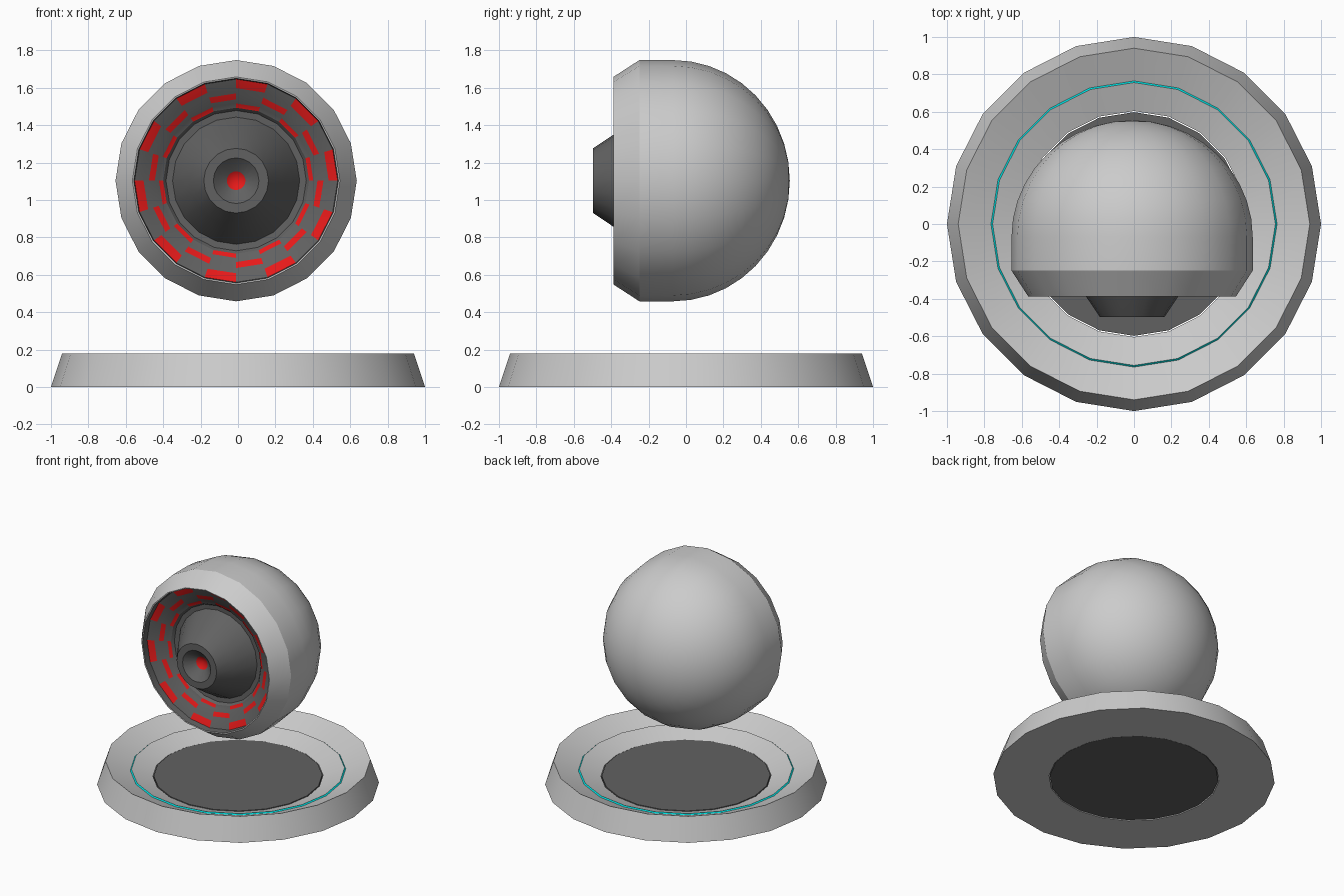
import bpy, bmesh, math

if "Cube" in bpy.data.objects:
    bpy.data.objects.remove(bpy.data.objects["Cube"])

SIDES = 20


def material(name, colour):
    m = bpy.data.materials.new(name)
    m.diffuse_color = (*colour, 1)
    m.use_nodes = True
    m.node_tree.nodes["Principled BSDF"].inputs["Base Color"].default_value = m.diffuse_color
    return m


dark = material("dark_grey", (0.12, 0.12, 0.12))
red = material("red", (0.8, 0.01, 0.01))
cyan = material("cyan", (0.0, 0.75, 0.75))


def lathe(name, profile, place, mats=(), bands={}, closed=False):
    """Revolve (radius, depth) points; bands maps a profile step to
    (material slot, parity), parity None colouring every side."""
    bm = bmesh.new()
    rings = []
    for r, d in profile:
        if r == 0:
            rings.append([bm.verts.new(place(0, 0, d))] * SIDES)
        else:
            rings.append([bm.verts.new(place(
                r * math.sin(2 * math.pi * k / SIDES),
                r * math.cos(2 * math.pi * k / SIDES), d)) for k in range(SIDES)])
    for i in range(len(rings) if closed else len(rings) - 1):
        a, b = rings[i], rings[(i + 1) % len(rings)]
        slot, parity = bands.get(i, (0, None))
        for k in range(SIDES):
            n = (k + 1) % SIDES
            face = bm.faces.new(list(dict.fromkeys((a[k], b[k], b[n], a[n]))))
            face.smooth = True
            if parity is None or k % 2 == parity:
                face.material_index = slot
    mesh = bpy.data.meshes.new(name)
    bm.to_mesh(mesh)
    bm.free()
    for m in mats:
        mesh.materials.append(m)
    mesh.set_sharp_from_angle(angle=math.radians(25))
    ob = bpy.data.objects.new(name, mesh)
    bpy.context.collection.objects.link(ob)
    return ob


def on_floor(x, y, d):
    return (x, y, d)


def on_ball(x, z, d):
    return (x - 0.01, -d, z + 1.103)


# Dished base ring with its glowing line
grey = material("grey", (0.8, 0.8, 0.8))
lathe("base_ring", [(0.604, 0), (1, 0), (0.94, 0.18), (0.765, 0.107),
                    (0.756, 0.115), (0.604, 0.06)],
      on_floor, (grey, cyan), {3: (1, None)}, closed=True)

# Dark plate filling the base
lathe("base_plate", [(0, 0.003), (0.598, 0.003), (0.598, 0.063), (0, 0.063)],
      on_floor, (dark,))

# Ball shell: domed back, straight band, chamfered front lip
dome = [(0.645 * math.sin(math.radians(9 * i)),
         0.07 - 0.625 * math.cos(math.radians(9 * i))) for i in range(11)]
dome[0] = (0, dome[0][1])
lathe("ball_shell", dome + [(0.645, 0.249), (0.555, 0.388), (0.547, 0.386)],
      on_ball)

# Stepped socket with three rings of alternating tiles
lathe("socket_steps", [(0.547, 0.386), (0.543, 0.335), (0.495, 0.315),
                       (0.467, 0.298), (0.435, 0.285), (0.413, 0.268),
                       (0.39, 0.258), (0.375, 0.238), (0.34, 0.235)],
      on_ball, (dark, red), {1: (1, 0), 3: (1, 1), 5: (1, 0)})

# Lens cone with a hollow front and red centre
lathe("lens", [(0.34, 0.235), (0.246, 0.388), (0.173, 0.497), (0.122, 0.497),
               (0.05, 0.432), (0, 0.41)],
      on_ball, (dark, red), {4: (1, None)})
